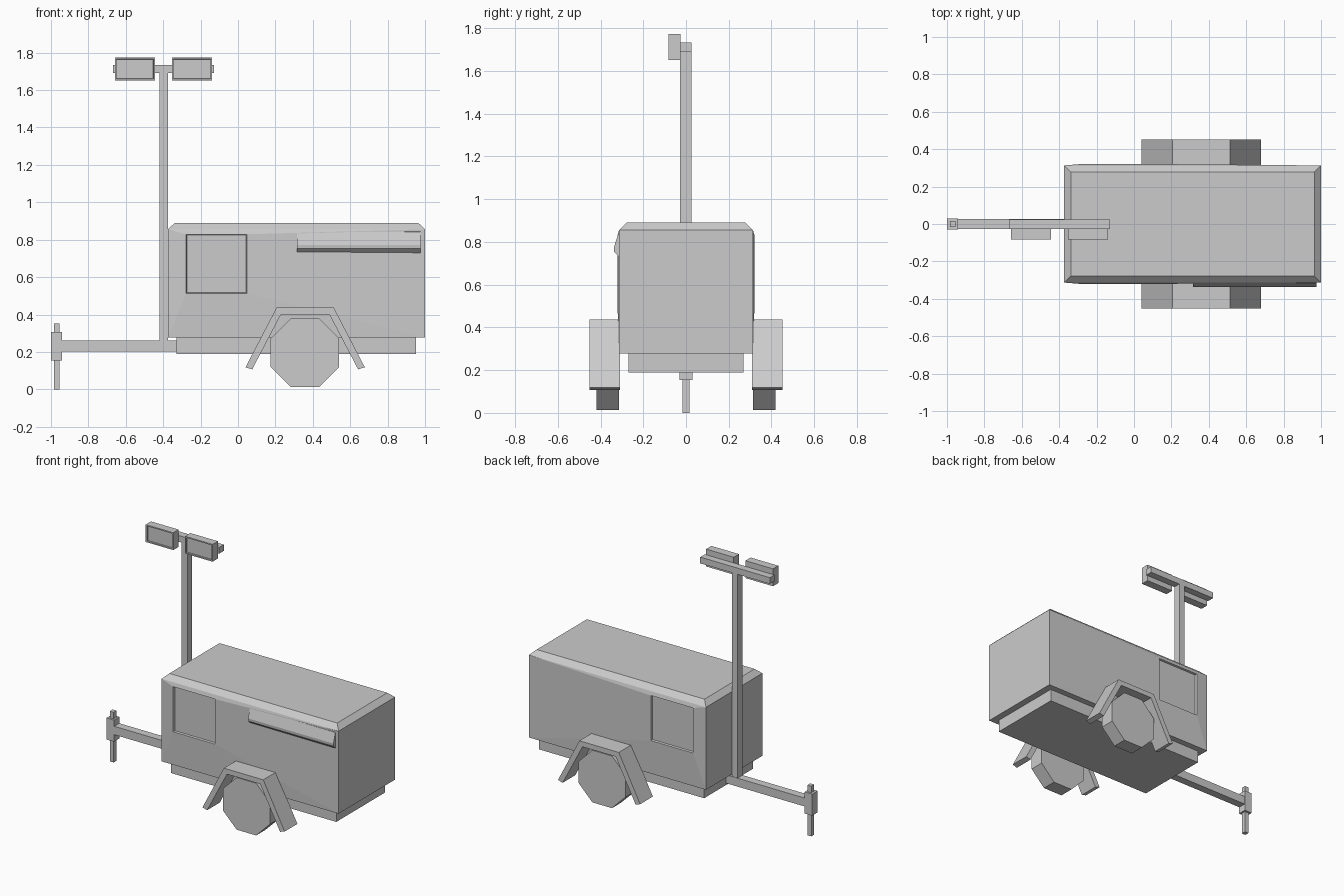
import bpy, bmesh

if "Cube" in bpy.data.objects:
    bpy.data.objects.remove(bpy.data.objects["Cube"])


def finish(name, bm):
    bmesh.ops.recalc_face_normals(bm, faces=bm.faces[:])
    mesh = bpy.data.meshes.new(name)
    bm.to_mesh(mesh)
    bm.free()
    obj = bpy.data.objects.new(name, mesh)
    bpy.context.collection.objects.link(obj)
    return obj


def make_box(x0, x1, y0, y1, z0, z1):
    bm = bmesh.new()
    bmesh.ops.create_cube(bm, size=1)
    for v in bm.verts:
        v.co = (x1 if v.co.x > 0 else x0, y1 if v.co.y > 0 else y0, z1 if v.co.z > 0 else z0)
    return bm


def box(name, *size):
    return finish(name, make_box(*size))


def prism_y(name, points, y0, y1):
    # extrude an XZ outline along y
    bm = bmesh.new()
    face = bm.faces.new([bm.verts.new((x, y0, z)) for x, z in points])
    new = bmesh.ops.extrude_face_region(bm, geom=[face])["geom"]
    bmesh.ops.translate(bm, vec=(0, y1 - y0, 0), verts=[g for g in new if isinstance(g, bmesh.types.BMVert)])
    return finish(name, bm)


def rect(bm, x0, x1, z0, z1, y):
    return [bm.verts.new((x, y, z)) for x, z in ((x0, z0), (x1, z0), (x1, z1), (x0, z1))]


def bridge(bm, a, b):
    for i in range(4):
        j = (i + 1) % 4
        bm.faces.new((a[i], a[j], b[j], b[i]))


# Body: bevelled roof, gently bulging side walls with a recessed door each
bm = bmesh.new()
walls, roofs = [], []
for s in (-1, 1):
    wall = rect(bm, -0.374, 1.0, 0.277, 0.856, s * 0.313)
    rim = rect(bm, -0.278, 0.048, 0.513, 0.829, s * 0.321)
    floor = rect(bm, -0.274, 0.044, 0.517, 0.825, s * 0.309)
    bridge(bm, wall, rim)
    bridge(bm, rim, floor)
    bm.faces.new(floor)
    roof = [bm.verts.new((x, s * 0.278, 0.89)) for x in (-0.338, 0.964)]
    bm.faces.new((wall[3], wall[2], roof[1], roof[0]))
    walls.append(wall)
    roofs.append(roof)
(a, b), (c, d) = walls, roofs
bm.faces.new((a[0], a[1], b[1], b[0]))
bm.faces.new((a[0], b[0], b[3], a[3]))
bm.faces.new((a[1], b[1], b[2], a[2]))
bm.faces.new((a[3], b[3], d[0], c[0]))
bm.faces.new((a[2], b[2], d[1], c[1]))
bm.faces.new((c[0], c[1], d[1], d[0]))
finish("body", bm)

# Vent hood on the front wall only
bm = bmesh.new()
ends = []
for x in (0.315, 0.977):
    ends.append([bm.verts.new((x, y, z)) for y, z in
                 ((-0.305, 0.845), (-0.316, 0.842), (-0.338, 0.772), (-0.336, 0.752), (-0.305, 0.722))])
for i in range(5):
    j = (i + 1) % 5
    bm.faces.new((ends[0][i], ends[0][j], ends[1][j], ends[1][i]))
for e in ends:
    bm.faces.new(e)
finish("vent_hood", bm)

# Chassis, tow bar and jack
box("chassis", -0.33, 0.952, -0.27, 0.27, 0.19, 0.277)
box("tow_bar", -0.96, -0.325, -0.028, 0.028, 0.203, 0.262)
box("jack_housing", -1.0, -0.941, -0.03, 0.03, 0.155, 0.306)
box("jack_leg", -0.984, -0.954, -0.016, 0.016, 0.0, 0.352)

# Octagonal wheels and folded fenders
r, t = 0.183, 0.0758
octagon = [(0.358 + x, 0.196 + z) for x, z in
           ((-t, -r), (t, -r), (r, -t), (r, t), (t, r), (-t, r), (-r, t), (-r, -t))]
arch = [(0.04, 0.118), (0.206, 0.437), (0.512, 0.437), (0.678, 0.118),
        (0.642, 0.107), (0.488, 0.401), (0.23, 0.401), (0.076, 0.107)]
for side, s in (("front", -1), ("back", 1)):
    prism_y("wheel_" + side, octagon, s * 0.314, s * 0.418)
    prism_y("fender_" + side, arch, s * 0.31, s * 0.451)

# Light mast and crossbar
box("mast", -0.419, -0.374, -0.027, 0.025, 0.255, 1.734)
box("crossbar", -0.668, -0.128, -0.027, 0.025, 1.69, 1.734)

# Flood lights with a recessed lens
for i, x in enumerate((-0.658, -0.353)):
    bm = make_box(x, x + 0.214, -0.083, -0.025, 1.652, 1.774)
    bm.normal_update()
    lens = [f for f in bm.faces if f.normal.y < -0.9]
    bmesh.ops.inset_region(bm, faces=lens, thickness=0.012)
    bmesh.ops.inset_region(bm, faces=lens, thickness=0.001, depth=-0.01)
    finish(f"flood_light_{i + 1}", bm)
